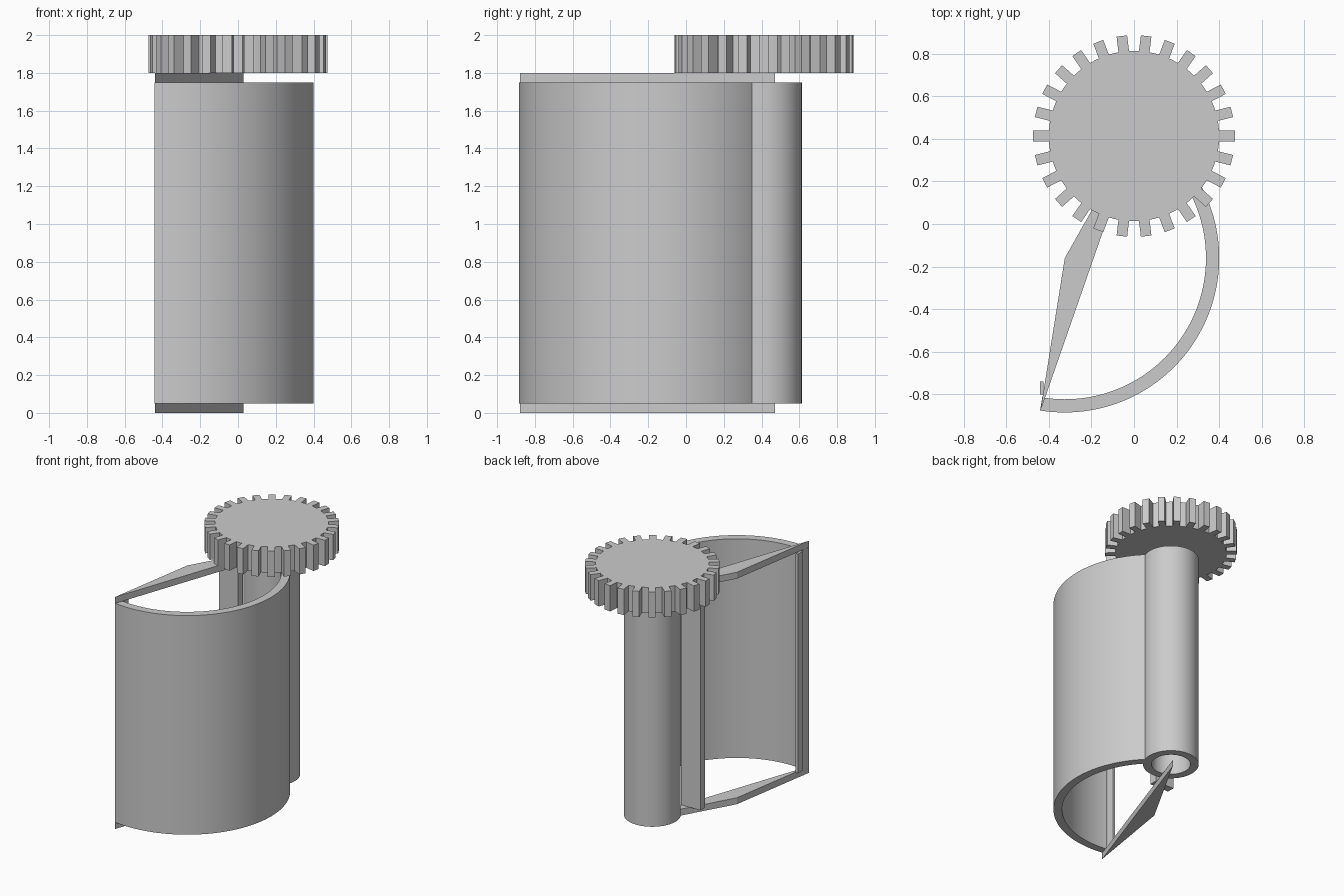
import bpy, bmesh
from math import cos, sin, tau, radians, asin

cube = bpy.data.objects.get("Cube")
if cube:
    bpy.data.objects.remove(cube, do_unlink=True)

grey = bpy.data.materials.new("light_grey")
grey.use_nodes = True
GREY = (0.6, 0.6, 0.6, 1)
grey.diffuse_color = GREY
grey.node_tree.nodes["Principled BSDF"].inputs["Base Color"].default_value = GREY

LOW, HIGH, PLATE = 0.05, 1.75, 0.05
TOP = HIGH + PLATE
AXLE = (0, 0.413)
SHELL_CENTRE = (-0.325, -0.16)


def finish(name, bm, smooth=False):
    bmesh.ops.recalc_face_normals(bm, faces=bm.faces)
    mesh = bpy.data.meshes.new(name)
    bm.to_mesh(mesh)
    bm.free()
    obj = bpy.data.objects.new(name, mesh)
    bpy.context.collection.objects.link(obj)
    mesh.materials.append(grey)
    if smooth:
        bpy.ops.object.select_all(action='DESELECT')
        obj.select_set(True)
        bpy.context.view_layer.objects.active = obj
        bpy.ops.object.shade_smooth_by_angle(angle=radians(30))
    return obj


def polar(centre, r, a):
    return centre[0] + r * cos(a), centre[1] + r * sin(a)


def prism(name, outline, z0, z1):
    """Straight extrusion of a plan outline."""
    bm = bmesh.new()
    face = bm.faces.new([bm.verts.new((x, y, z0)) for x, y in outline])
    ext = bmesh.ops.extrude_face_region(bm, geom=[face])
    verts = [v for v in ext["geom"] if isinstance(v, bmesh.types.BMVert)]
    bmesh.ops.translate(bm, verts=verts, vec=(0, 0, z1 - z0))
    return finish(name, bm)


def curved_wall(name, centre, r_in, r_out, a0, a1, n, closed=False):
    """Thick wall following an arc or a full circle."""
    bm = bmesh.new()
    rings = []
    for i in range(n if closed else n + 1):
        a = a0 + (a1 - a0) * i / n
        section = ((r_in, LOW), (r_out, LOW), (r_out, HIGH), (r_in, HIGH))
        rings.append([bm.verts.new((*polar(centre, r, a), z)) for r, z in section])
    for i in range(n):
        p, q = rings[i], rings[(i + 1) % len(rings)]
        for k in range(4):
            m = (k + 1) % 4
            bm.faces.new((p[k], p[m], q[m], q[k]))
    if not closed:
        bm.faces.new(rings[0])
        bm.faces.new(rings[-1])
    return finish(name, bm, True)


def post(name, x0, x1, y0, y1):
    return prism(name, [(x0, y0), (x1, y0), (x1, y1), (x0, y1)], LOW, HIGH)


# Gear: round disc with straight parallel-sided teeth
TEETH, ROOT, TIP, HALF = 26, 0.40, 0.474, 0.025
edge = asin(HALF / ROOT)
tip_edge = asin(HALF / TIP)
pitch = tau / TEETH
outline = []
for t in range(TEETH):
    a = t * pitch
    outline += [polar(AXLE, ROOT, a - edge), polar(AXLE, TIP, a - tip_edge),
                polar(AXLE, TIP, a + tip_edge), polar(AXLE, ROOT, a + edge),
                polar(AXLE, ROOT, a + pitch / 2)]
prism("gear", outline, TOP, 2.0)

# Hollow axle tube and the curved shell that joins it
curved_wall("axle_tube", AXLE, 0.14, 0.2, 0, tau, 96, closed=True)
curved_wall("curved_shell", SHELL_CENTRE, 0.663, 0.725,
            radians(-99.2), radians(46.5), 80)

# Thin triangular arms at the bottom and top
arm = [(-0.44, -0.88), (0.03, 0.47), SHELL_CENTRE]
prism("bottom_arm", arm, 0, LOW)
prism("top_arm", arm, HIGH, TOP)

# Upright posts between the arms
post("inner_post", -0.235, -0.07, 0.10, 0.16)
post("outer_post", -0.442, -0.424, -0.80, -0.74)
